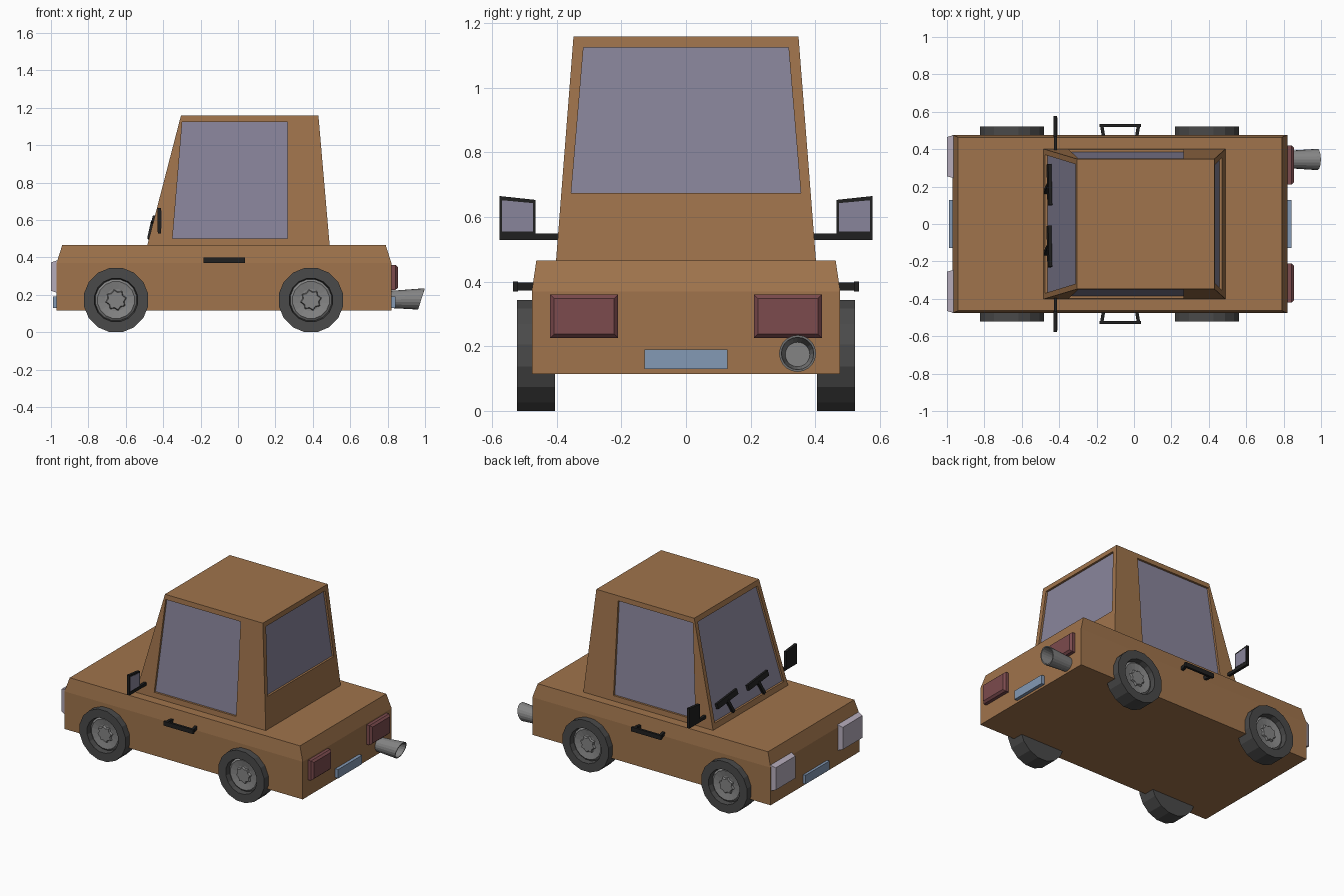
import bpy, bmesh, math
from mathutils import Vector

if "Cube" in bpy.data.objects:
    bpy.data.objects.remove(bpy.data.objects["Cube"])


def material(name, r, g, b):
    m = bpy.data.materials.new(name)
    m.use_nodes = True
    m.diffuse_color = (r, g, b, 1)
    m.node_tree.nodes["Principled BSDF"].inputs["Base Color"].default_value = (r, g, b, 1)
    return m


BROWN = material("brown paint", 0.35, 0.174, 0.072)
GLASS = material("grey violet glass", 0.25, 0.235, 0.33)
TYRE = material("dark rubber", 0.068, 0.068, 0.068)
METAL = material("grey metal", 0.23, 0.23, 0.23)
BLACK = material("black trim", 0.014, 0.014, 0.014)
LAMP = material("pale lamp", 0.46, 0.41, 0.49)
RED = material("red lamp", 0.2, 0.07, 0.075)
BLUE = material("blue plate", 0.23, 0.32, 0.46)


def finish(name, bm, *mats):
    bmesh.ops.recalc_face_normals(bm, faces=bm.faces)
    mesh = bpy.data.meshes.new(name)
    bm.to_mesh(mesh)
    bm.free()
    for m in mats:
        mesh.materials.append(m)
    ob = bpy.data.objects.new(name, mesh)
    bpy.context.collection.objects.link(ob)
    return ob


def skin(bm, loops, slots=None, closed=False):
    """Bridge matching point loops; cap both ends, or join last to first."""
    rings = [[bm.verts.new(p) for p in loop] for loop in loops]
    n = len(rings[0])
    pairs = list(zip(rings, rings[1:]))
    if closed:
        pairs.append((rings[-1], rings[0]))
    for k, (a, b) in enumerate(pairs):
        for i in range(n):
            j = (i + 1) % n
            f = bm.faces.new((a[i], a[j], b[j], b[i]))
            f.material_index = slots[k] if slots else 0
    if not closed:
        bm.faces.new(rings[0])
        bm.faces.new(rings[-1]).material_index = slots[-1] if slots else 0


def loft(name, loops, mat):
    bm = bmesh.new()
    skin(bm, loops)
    return finish(name, bm, mat)


def rect_z(x0, x1, y, z):
    return [(x0, -y, z), (x1, -y, z), (x1, y, z), (x0, y, z)]


def rect_x(x, y0, y1, z0, z1):
    return [(x, y0, z0), (x, y1, z0), (x, y1, z1), (x, y0, z1)]


def bar(name, a, b, wide, tall, mat, up=(0, 0, 1)):
    a, b = Vector(a), Vector(b)
    d = (b - a).normalized()
    side = d.cross(Vector(up)).normalized()
    top = side.cross(d)
    corners = [side * (wide / 2 * i) + top * (tall / 2 * j)
               for i, j in ((-1, -1), (1, -1), (1, 1), (-1, 1))]
    return loft(name, [[p + c for c in corners] for p in (a, b)], mat)


# Body shell with a narrowed top edge
loft("body", [rect_z(-0.97, 0.82, 0.477, 0.115),
              rect_z(-0.97, 0.82, 0.477, 0.37),
              rect_z(-0.94, 0.79, 0.463, 0.465)], BROWN)

# Cabin: tapered box whose four sides hold recessed windows
Z0, Z1 = 0.465, 1.158


def slope(low, high, z):
    return low + (high - low) * (z - Z0) / (Z1 - Z0)


def front_at(y, z):
    return Vector((slope(-0.485, -0.305, z), y, z))


def rear_at(y, z):
    return Vector((slope(0.49, 0.43, z), y, z))


def side_at(s):
    return lambda x, z: Vector((x, s * slope(0.402, 0.348, z), z))


def window(bm, at, outer, inner, inward):
    """Frame quads around a recessed pane."""
    rim = [at(*p) for p in inner]
    pane = [p + Vector(inward) * 0.014 for p in rim]
    loops = [[bm.verts.new(p) for p in loop]
             for loop in ([at(*p) for p in outer], rim, pane)]
    for a, b in zip(loops, loops[1:]):
        for i in range(4):
            j = (i + 1) % 4
            bm.faces.new((a[i], a[j], b[j], b[i]))
    bm.faces.new(loops[-1]).material_index = 1


def trapezoid(low, high, z0, z1):
    return [(low[0], z0), (low[1], z0), (high[1], z1), (high[0], z1)]


bm = bmesh.new()
end_outer = trapezoid((-0.402, 0.402), (-0.348, 0.348), Z0, Z1)
window(bm, front_at, end_outer,
       trapezoid((-0.37, 0.37), (-0.32, 0.32), 0.5, 1.125), (1, 0, 0))
window(bm, rear_at, end_outer,
       trapezoid((-0.355, 0.355), (-0.317, 0.317), 0.675, 1.125), (-1, 0, 0))
for s in (-1, 1):
    window(bm, side_at(s), trapezoid((-0.485, 0.49), (-0.305, 0.43), Z0, Z1),
           trapezoid((-0.35, 0.265), (-0.298, 0.265), 0.5, 1.125), (0, -s, 0))
for x0, x1, y, z in ((-0.485, 0.49, 0.402, Z0), (-0.305, 0.43, 0.348, Z1)):
    bm.faces.new([bm.verts.new(p) for p in rect_z(x0, x1, y, z)])
bmesh.ops.remove_doubles(bm, verts=bm.verts, dist=0.0005)
finish("cabin", bm, BROWN, GLASS)


# Wheels: turned profile of (radius, depth, star scale), 16 sides
PROFILE = [(0.175, 0.405, 1), (0.175, 0.522, 1), (0.118, 0.522, 1), (0.112, 0.488, 1),
           (0.1, 0.498, 1), (0.06, 0.49, 1), (0.058, 0.49, 0.78), (0.052, 0.503, 0.78)]
SLOTS = [0, 0, 0, 1, 1, 1, 1]


def wheel(name, x, s):
    loops = []
    for r, y, star in PROFILE:
        ring = []
        for i in range(16):
            a = (i + 0.5) * math.tau / 16
            q = r * (star if i % 2 else 1)
            ring.append((x + q * math.cos(a), s * y, 0.172 + q * math.sin(a)))
        loops.append(ring)
    bm = bmesh.new()
    skin(bm, loops, SLOTS)
    finish(name, bm, TYRE, METAL)


for s, tag in ((-1, "near"), (1, "far")):
    wheel("front_wheel_" + tag, -0.652, s)
    wheel("rear_wheel_" + tag, 0.39, s)

    # Lamps
    loft("headlight_" + tag, [rect_x(-0.965, s * 0.245, s * 0.475, 0.21, 0.385),
                              rect_x(-1.0, s * 0.255, s * 0.465, 0.222, 0.373)], LAMP)
    loft("tail_light_" + tag, [rect_x(0.815, s * 0.21, s * 0.42, 0.226, 0.36),
                               rect_x(0.842, s * 0.21, s * 0.42, 0.226, 0.36),
                               rect_x(0.855, s * 0.222, s * 0.408, 0.238, 0.348)], RED)

    # Door handle: grip and two splayed posts
    bar("handle_grip_" + tag, (-0.185, s * 0.527, 0.385), (0.037, s * 0.527, 0.385),
        0.016, 0.03, BLACK)
    for x, foot in ((-0.173, -0.163), (0.025, 0.015)):
        bar("handle_post_" + tag, (foot, s * 0.47, 0.385), (x, s * 0.53, 0.385),
            0.018, 0.024, BLACK)

    # Door mirror: arm, housing and glass facing the rear
    bar("mirror_arm_" + tag, (-0.42, s * 0.39, 0.539), (-0.42, s * 0.577, 0.539),
        0.018, 0.02, BLACK)
    loft("mirror_housing_" + tag,
         [[(x, s * y, z) for y, z in ((0.465, 0.535), (0.577, 0.535),
                                      (0.577, 0.665), (0.465, 0.653))]
          for x in (-0.43, -0.412)], BLACK)
    loft("mirror_glass_" + tag,
         [[(x, s * y, z) for y, z in ((0.473, 0.555), (0.569, 0.555),
                                      (0.569, 0.652), (0.473, 0.643))]
          for x in (-0.415, -0.41)], GLASS)

# Wipers
for y in (0.21, -0.12):
    bar("wiper_blade", (-0.455, y + 0.11, 0.588), (-0.45, y - 0.11, 0.606),
        0.018, 0.036, BLACK, up=(0.25, 0, 1))
    bar("wiper_arm", (-0.476, y - 0.04, 0.5), (-0.456, y, 0.59), 0.02, 0.018, BLACK, up=(1, 0, 0))

# Number plates
for name, x0, x1 in (("front_plate", -0.988, -0.965), ("rear_plate", 0.815, 0.842)):
    loft(name, [rect_x(x, -0.128, 0.128, 0.13, 0.19) for x in (x0, x1)], BLUE)


# Exhaust: flared hollow pipe with a slanted mouth
def pipe_ring(x, r, z, lean):
    turns = [i * math.tau / 20 for i in range(20)]
    return [(x + lean * math.sin(a), 0.345 + r * math.cos(a), z + r * math.sin(a))
            for a in turns]


bm = bmesh.new()
skin(bm, [pipe_ring(0.8, 0.045, 0.175, 0), pipe_ring(0.981, 0.057, 0.178, 0.018),
          pipe_ring(0.981, 0.05, 0.178, 0.016), pipe_ring(0.83, 0.038, 0.175, 0)])
finish("exhaust_pipe", bm, METAL)
